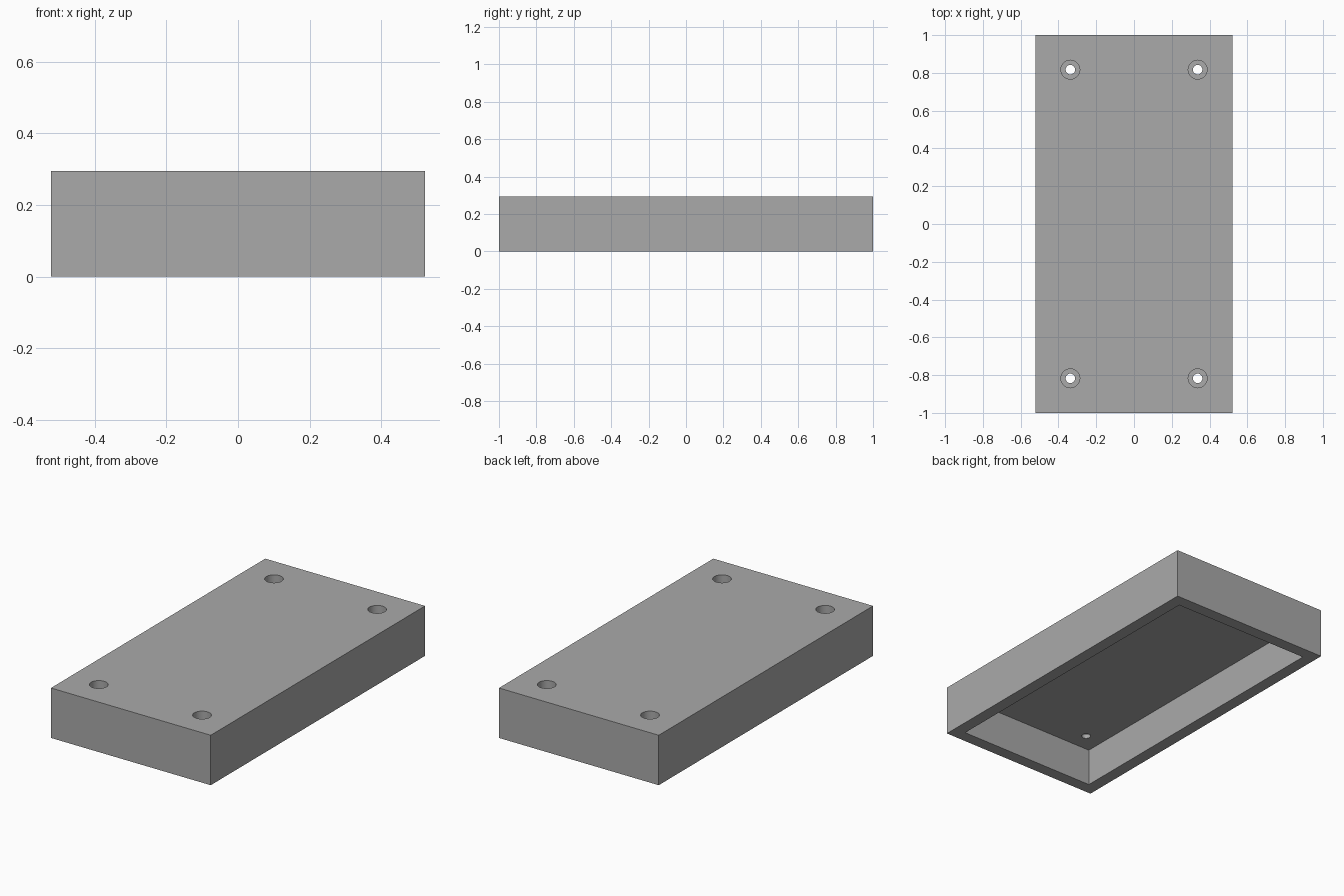
import bpy
import bmesh
from mathutils import Matrix

cube = bpy.data.objects.get("Cube")
if cube:
    bpy.data.objects.remove(cube, do_unlink=True)

WIDTH, LENGTH, HEIGHT = 1.044, 2.0, 0.295
WALL, ROOF = 0.072, 0.074
HOLE_X, HOLE_Y = 0.337, 0.817
HOLE_R, BORE_R, BORE_DEPTH = 0.025, 0.05, 0.05

grey = bpy.data.materials.new("plain grey")
grey.use_nodes = True
colour = (0.4, 0.4, 0.4, 1)
grey.diffuse_color = colour
grey.node_tree.nodes["Principled BSDF"].inputs["Base Color"].default_value = colour


def make_object(name, bm):
    mesh = bpy.data.meshes.new(name)
    bm.to_mesh(mesh)
    bm.free()
    mesh.materials.append(grey)
    obj = bpy.data.objects.new(name, mesh)
    bpy.context.collection.objects.link(obj)
    return obj


def box(name, x, y, bottom, top):
    bm = bmesh.new()
    place = Matrix.Translation((0, 0, (bottom + top) / 2))
    bmesh.ops.create_cube(bm, size=1, matrix=place @ Matrix.Diagonal((x, y, top - bottom, 1)))
    return make_object(name, bm)


def four_cylinders(name, radius, bottom, top):
    bm = bmesh.new()
    for x in (-HOLE_X, HOLE_X):
        for y in (-HOLE_Y, HOLE_Y):
            bmesh.ops.create_cone(
                bm, cap_ends=True, segments=48, radius1=radius, radius2=radius,
                depth=top - bottom, matrix=Matrix.Translation((x, y, (bottom + top) / 2)))
    return make_object(name, bm)


# Enclosure shell, open underneath
cover = box("enclosure_cover", WIDTH, LENGTH, 0, HEIGHT)

# Cutters: inner cavity, screw holes and the wider recesses for screw heads
cutters = [
    box("cavity_cutter", WIDTH - 2 * WALL, LENGTH - 2 * WALL, -0.1, HEIGHT - ROOF),
    four_cylinders("screw_hole_cutter", HOLE_R, HEIGHT - ROOF - 0.05, HEIGHT + 0.05),
    four_cylinders("screw_head_cutter", BORE_R, HEIGHT - BORE_DEPTH, HEIGHT + 0.05),
]
for cutter in cutters:
    cut = cover.modifiers.new(cutter.name, 'BOOLEAN')
    cut.operation = 'DIFFERENCE'
    cut.solver = 'EXACT'
    cut.object = cutter
    cutter.hide_render = True
    cutter.hide_viewport = False
    cutter.display_type = 'WIRE'

# Bake the cuts, then smooth only the round hole walls
bpy.context.view_layer.objects.active = cover
cover.select_set(True)
for name in [m.name for m in cover.modifiers]:
    bpy.ops.object.modifier_apply(modifier=name)
for cutter in cutters:
    bpy.data.objects.remove(cutter, do_unlink=True)
bpy.ops.object.shade_smooth_by_angle(angle=0.52)
